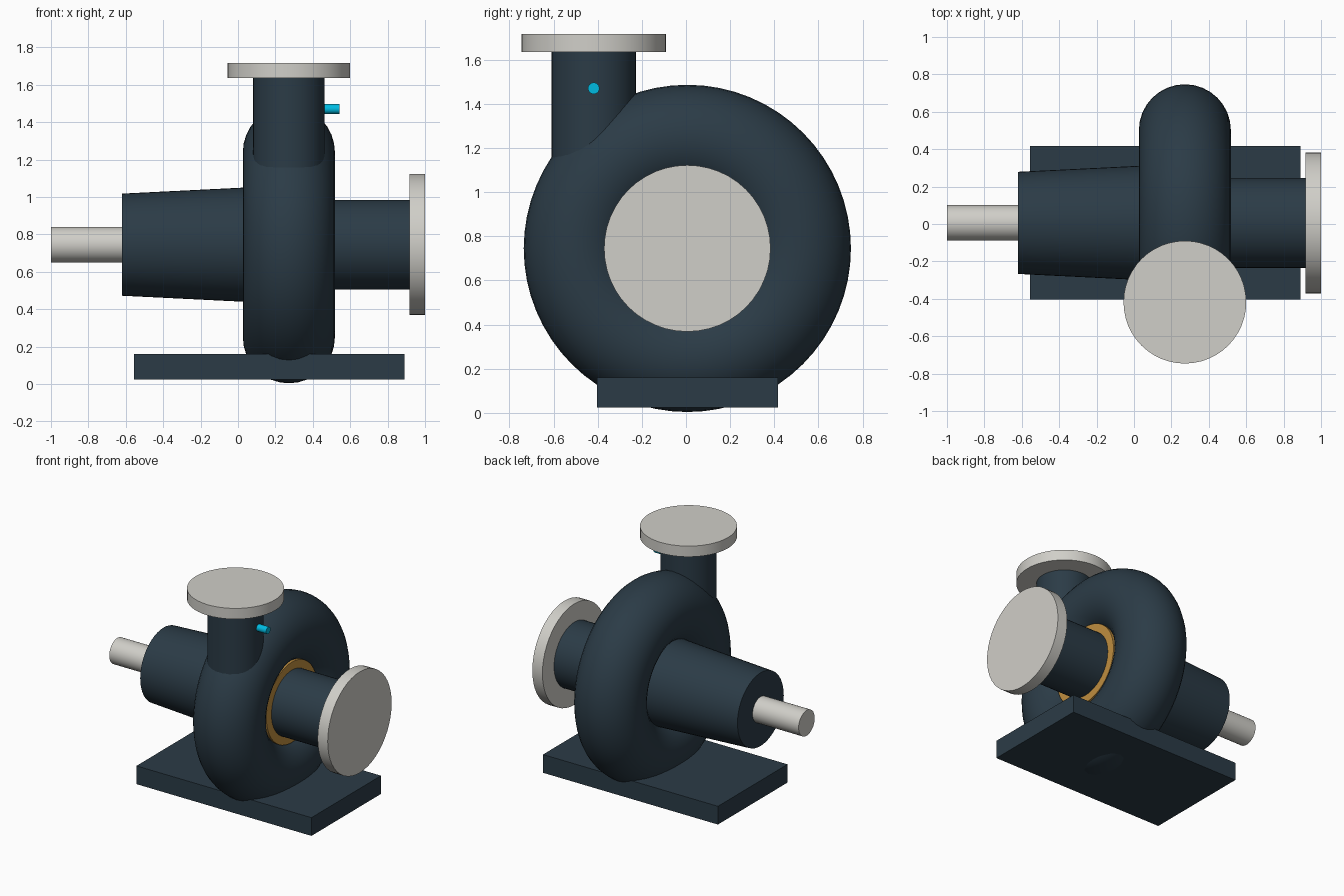
import bpy, math

if "Cube" in bpy.data.objects:
    bpy.data.objects.remove(bpy.data.objects["Cube"])

CX, CY, CZ = 0.272, 0.006, 0.745   # volute centre / shaft axis


def material(name, rgb):
    m = bpy.data.materials.new(name)
    m.diffuse_color = (*rgb, 1)
    m.use_nodes = True
    m.node_tree.nodes["Principled BSDF"].inputs["Base Color"].default_value = m.diffuse_color
    return m


BODY = material("dark_blue_paint", (0.024, 0.044, 0.062))
STEEL = material("light_steel", (0.63, 0.62, 0.58))
BRONZE = material("bronze", (0.52, 0.27, 0.05))
CYAN = material("cyan", (0.0, 0.50, 0.76))


def finish(name, mat, smooth=True):
    ob = bpy.context.object
    ob.name = name
    ob.data.materials.append(mat)
    if smooth:
        bpy.ops.object.shade_smooth_by_angle(angle=math.radians(35))
    return ob


def rod(name, mat, axis, start, end, r1, a, b, r2=None, sides=48):
    """Cylinder or taper along 'X' (a, b = y, z) or 'Z' (a, b = x, y)."""
    mid = (start + end) / 2
    loc, rot = ((mid, a, b), (0, math.pi / 2, 0)) if axis == 'X' else ((a, b, mid), (0, 0, 0))
    bpy.ops.mesh.primitive_cone_add(vertices=sides, radius1=r1, radius2=r1 if r2 is None else r2,
                                    depth=end - start, location=loc, rotation=rot)
    return finish(name, mat)


# Volute casing
bpy.ops.mesh.primitive_torus_add(major_segments=64, minor_segments=32, major_radius=0.495,
                                 minor_radius=0.246, location=(CX, CY, CZ),
                                 rotation=(0, math.pi / 2, 0))
finish("volute_casing", BODY)

# Bearing housing and drive shaft
rod("bearing_housing", BODY, 'X', -0.62, 0.21, 0.273, CY, CZ, r2=0.314)
rod("drive_shaft", STEEL, 'X', -1.0, -0.5, 0.095, CY, CZ, sides=32)

# Suction side: wear ring, pipe, flange
rod("wear_ring", BRONZE, 'X', 0.34, 0.44, 0.30, CY, CZ)
rod("suction_pipe", BODY, 'X', 0.38, 0.93, 0.240, CY, CZ)
rod("suction_flange", STEEL, 'X', 0.917, 1.0, 0.377, CY, CZ)

# Discharge side: pipe, flange, gauge tap
rod("discharge_pipe", BODY, 'Z', 1.0, 1.65, 0.191, CX, -0.418)
rod("discharge_flange", STEEL, 'Z', 1.635, 1.715, 0.328, CX, -0.418)
rod("gauge_tap", CYAN, 'X', 0.42, 0.543, 0.026, -0.418, 1.47, sides=24)

# Base plate
bpy.ops.mesh.primitive_cube_add(size=1, location=(0.167, CY, 0.093))
bpy.context.object.scale = (1.444, 0.82, 0.136)
finish("base_plate", BODY, smooth=False)
